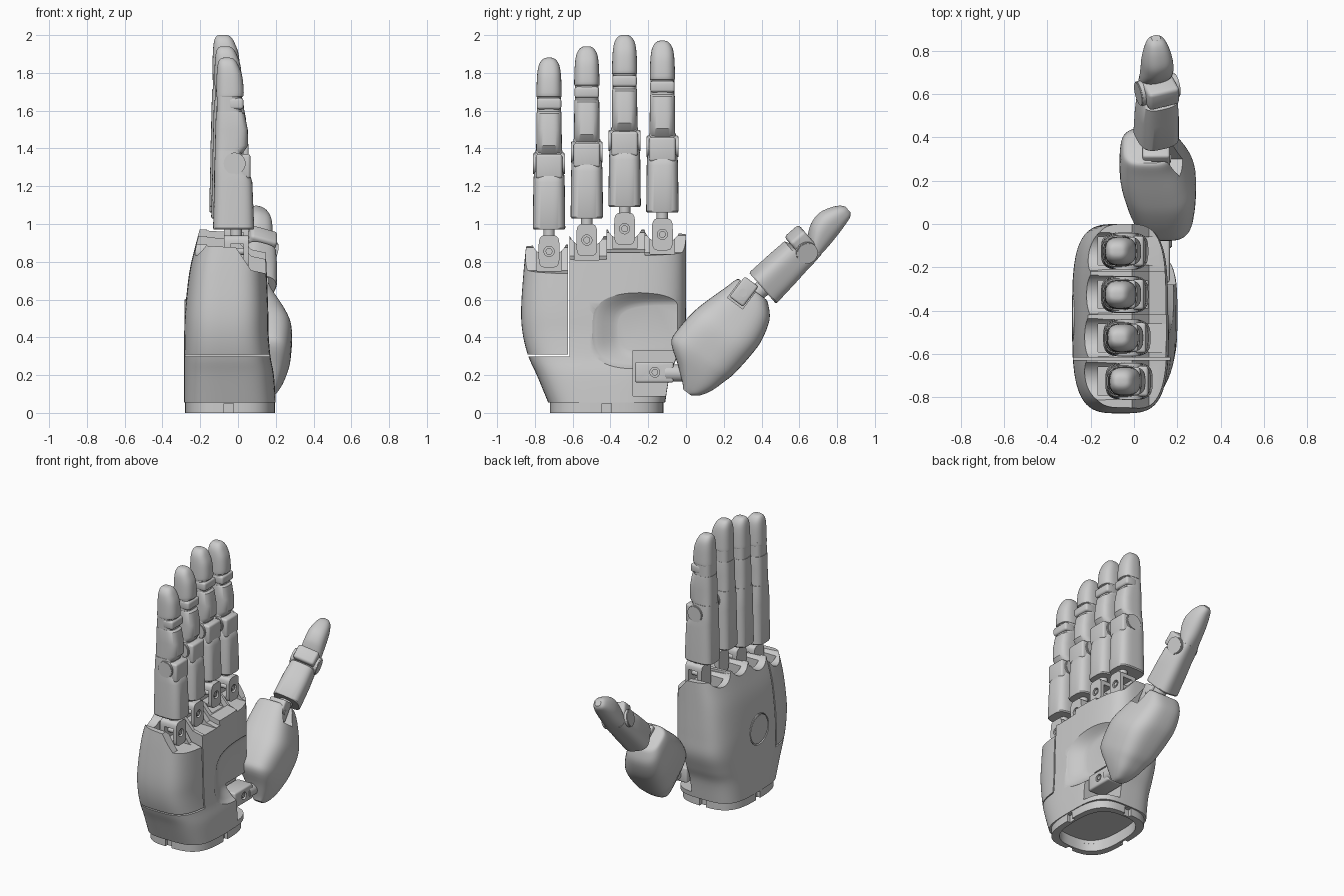
import bpy, bmesh, math
from mathutils import Matrix, Vector

if "Cube" in bpy.data.objects:
    bpy.data.objects.remove(bpy.data.objects["Cube"], do_unlink=True)

grey = bpy.data.materials.new("light grey")
grey.use_nodes = True
grey.diffuse_color = (0.6, 0.6, 0.6, 1)
grey.node_tree.nodes["Principled BSDF"].inputs["Base Color"].default_value = (0.6, 0.6, 0.6, 1)


def finish(name, bm):
    bmesh.ops.recalc_face_normals(bm, faces=bm.faces)
    me = bpy.data.meshes.new(name)
    bm.to_mesh(me)
    bm.free()
    me.materials.append(grey)
    ob = bpy.data.objects.new(name, me)
    bpy.context.collection.objects.link(ob)
    return ob


def smooth(ob, angle=32):
    bpy.ops.object.select_all(action='DESELECT')
    ob.select_set(True)
    bpy.context.view_layer.objects.active = ob
    bpy.ops.object.shade_smooth_by_angle(angle=math.radians(angle))
    return ob


def frame(origin, a, b, t):
    m = Matrix((a, b, t)).transposed().to_4x4()
    m.translation = Vector(origin)
    return m


def refine(stations, sub):
    """Catmull-Rom interpolation between cross-sections."""
    if sub == 1:
        return stations
    out, n = [], len(stations)
    for i in range(n - 1):
        p = [stations[max(0, min(n - 1, i + k))] for k in (-1, 0, 1, 2)]
        for s in range(sub):
            u = s / sub
            out.append(tuple(0.5 * (2*q1 + (q2-q0)*u + (2*q0-5*q1+4*q2-q3)*u*u + (3*q1-q0-3*q2+q3)*u**3)
                             for q0, q1, q2, q3 in zip(*p)))
    return out + [stations[-1]]


def loft(name, stations, m=Matrix(), n=3.0, sub=1, sides=48):
    """Skin rounded-box sections (t, a_min, a_max, b_min, b_max)."""
    bm = bmesh.new()
    rings = []
    for t, a0, a1, b0, b1 in refine(stations, sub):
        ring = []
        for i in range(sides):
            w = math.tau * (i + 0.5) / sides
            c, s = math.cos(w), math.sin(w)
            a = (a0 + a1) / 2 + (a1 - a0) / 2 * math.copysign(abs(c) ** (2 / n), c)
            b = (b0 + b1) / 2 + (b1 - b0) / 2 * math.copysign(abs(s) ** (2 / n), s)
            ring.append(bm.verts.new(m @ Vector((a, b, t))))
        rings.append(ring)
    for r, q in zip(rings, rings[1:]):
        for i in range(sides):
            j = (i + 1) % sides
            bm.faces.new((r[i], r[j], q[j], q[i]))
    bm.faces.new(rings[0])
    bm.faces.new(rings[-1])
    return smooth(finish(name, bm))


def box(name, x0, x1, y0, y1, z0, z1, bevel=0.0, m=Matrix()):
    bm = bmesh.new()
    bmesh.ops.create_cube(bm, size=1)
    for v in bm.verts:
        v.co = Vector(((x0+x1)/2 + v.co.x*(x1-x0), (y0+y1)/2 + v.co.y*(y1-y0), (z0+z1)/2 + v.co.z*(z1-z0)))
    if bevel:
        bmesh.ops.bevel(bm, geom=bm.edges[:], offset=bevel, segments=3, affect='EDGES', profile=0.5)
    bm.transform(m)
    ob = finish(name, bm)
    return smooth(ob) if bevel else ob


def cylinder(name, centre, axis, r, length, bevel=0.004):
    bm = bmesh.new()
    bmesh.ops.create_cone(bm, cap_ends=True, segments=32, radius1=r, radius2=r, depth=length)
    if bevel:
        rims = [e for e in bm.edges if abs(e.verts[0].co.z - e.verts[1].co.z) < 1e-5]
        bmesh.ops.bevel(bm, geom=rims, offset=bevel, segments=2, affect='EDGES')
    rot = Vector((0, 0, 1)).rotation_difference(Vector(axis)).to_matrix().to_4x4()
    bm.transform(Matrix.Translation(centre) @ rot)
    return smooth(finish(name, bm))


def prism(name, outline, y0, y1):
    """Extrude an x-z outline along y."""
    bm = bmesh.new()
    f = bm.faces.new([bm.verts.new((x, y0, z)) for x, z in outline])
    up = bmesh.ops.extrude_face_region(bm, geom=[f])["geom"]
    bmesh.ops.translate(bm, vec=(0, y1 - y0, 0), verts=[v for v in up if isinstance(v, bmesh.types.BMVert)])
    return finish(name, bm)


def cut(ob, cutters):
    for c in cutters:
        c.hide_render = True
        mod = ob.modifiers.new("cut", 'BOOLEAN')
        mod.operation, mod.solver, mod.object = 'DIFFERENCE', 'EXACT', c
        bpy.context.view_layer.objects.active = ob
        bpy.ops.object.modifier_apply(modifier=mod.name)
        bpy.data.objects.remove(c, do_unlink=True)
    return smooth(ob)


# name, y centre, finger base height, x shift, palm bay y range, knuckle ridge height
FINGERS = [("little", -0.725, 0.97, 0.0, -0.95, -0.62, 0.885),
           ("ring", -0.525, 1.03, -0.01, -0.621, -0.42, 0.93),
           ("middle", -0.325, 1.09, -0.02, -0.421, -0.215, 0.965),
           ("index", -0.125, 1.06, -0.02, -0.216, 0.1, 0.95)]

# Palm shell
palm = loft("palm", [(0.055, -.285, .20, -.73, -.11), (0.2, -.285, .19, -.79, -.085), (0.3, -.285, .172, -.835, -.045),
                     (0.42, -.285, .162, -.865, -.005), (0.55, -.28, .16, -.873, 0), (0.75, -.257, .152, -.86, 0),
                     (0.9, -.222, .145, -.845, 0), (1.0, -.195, .14, -.835, 0)], n=3.6, sub=5, sides=72)
cuts = []
for name, y, b, dx, y0, y1, top in FINGERS:
    low = 0.16 if name == "little" else 0.13
    cuts.append(prism("ridge_cut", [(-.5, 1.4), (-.5, top + .006), (-.165, top + .006), (-.165, top), (-.01, top - .01),
                                    (.07, top - low + .03), (.3, top - low - .02), (.3, 1.4)], y0, y1))
    cuts.append(box("bay_cut", -.165, .4, y - .065, y + .065, b - .22, 1.4))
    # Scallop between the ridge peaks
    cuts.append(cylinder("scallop_cut", (0, y, top + .045), (1, 0, 0), .098, 1, 0))
# Side panel seams
cuts.append(box("seam_cut", -.5, .5, -.626, -.616, .3, 1.3))
cuts.append(box("seam_cut", -.5, .5, -1, -.616, .298, .308))
# Hollow where the thumb folds, and its hinge pocket
cuts.append(loft("hollow_cut", [(.1, -.36, .3, .31, .57), (.11, -.39, .3, .285, .595), (.15, -.465, .3, .25, .635),
                                (.175, -.52, .3, .235, .655), (.3, -.7, .3, .16, .74)],
                 frame((0, 0, 0), (0, 1, 0), (0, 0, 1), (1, 0, 0)), n=3.5, sub=3))
cuts.append(box("pocket_cut", .03, .5, -.28, .2, .09, .33))
# Round cover recess on the back, wrist opening
cuts.append(cylinder("cover_cut", (-.3, -.43, .5), (1, 0, 0), .108, .1, 0))
cuts.append(loft("opening_cut", [(-.1, -.24, .16, -.68, -.16), (.08, -.24, .16, -.68, -.16)], n=2.8))
cut(palm, cuts)
cylinder("back_cover", (-.258, -.43, .5), (1, 0, 0), .103, .05)

# Wrist ring with four shallow notches
ring = loft("wrist_ring", [(0, -.28, .195, -.72, -.12), (.06, -.28, .195, -.72, -.12)], n=3.2, sides=72)
notches = [box("notch_cut", x - hx, x + hx, y - hy, y + hy, -.1, .05)
           for x, y, hx, hy in [(-.28, -.42, .025, .025), (.195, -.42, .025, .025),
                                (-.05, -.72, .025, .025), (-.05, -.12, .025, .025)]]
cut(ring, [loft("ring_cut", [(-.1, -.24, .155, -.68, -.16), (.2, -.24, .155, -.68, -.16)], n=2.8)] + notches)


# Fingers
def sym(rows):
    return [(t, a, c, -w, w) for t, a, c, w in rows]


for name, y, b, dx, *_ in FINGERS:
    m = Matrix.Translation((dx, y, b))
    # Knuckle clevis, pivot and neck
    k = loft(name + "_knuckle", [(-.075, -.055, .055, -.2, -.03), (.055, -.055, .055, -.2, -.03)],
             frame((0, y, b), (0, 1, 0), (0, 0, 1), (1, 0, 0)), n=4.5)
    cut(k, [box("slot_cut", -.04, .03, y - .2, y + .2, b - .17, b - .075),
            cylinder("hole_cut", (.06, y, b - .115), (1, 0, 0), .027, .05, 0)])
    cylinder(name + "_pivot", (-.01, y, b - .115), (1, 0, 0), .018, .125)
    cylinder(name + "_neck", (-.01, y, b), (0, 0, 1), .03, .1)
    # Finger segments
    loft(name + "_proximal", sym([(0, -.128, .082, .08), (.008, -.132, .086, .086), (.25, -.126, .076, .083),
                                  (.285, -.126, .066, .081), (.31, -.126, .045, .079), (.36, -.124, .03, .076),
                                  (.42, -.122, .02, .071)]), m, n=3.4)
    box(name + "_joint_block", -.08, .066, -.07, .07, .27, .4, .014, m)
    cylinder(name + "_joint_pin", (dx - .018, y, b + .35), (0, 1, 0), .058, .168)
    loft(name + "_middle", sym([(.385, -.121, .0, .067), (.405, -.122, .025, .068), (.445, -.122, .053, .068),
                                (.53, -.12, .052, .067), (.615, -.117, .035, .066), (.626, -.116, .02, .064)]), m, n=3.2)
    loft(name + "_core", sym([(.6, -.113, .018, .063), (.73, -.112, .018, .063)]), m, n=3.2)
    box(name + "_tip_joint", -.05, .029, -.065, .065, .637, .697, .014, m)
    loft(name + "_tip", sym([(.703, -.115, .022, .065), (.712, -.116, .03, .067), (.76, -.115, .029, .066),
                             (.82, -.113, .021, .063), (.865, -.109, .004, .056), (.892, -.102, -.011, .043),
                             (.907, -.09, -.028, .026), (.911, -.072, -.05, .009)]), m, n=2.6, sub=3)

# Thumb hinge in the palm
hinge = box("thumb_hinge", .04, .165, -.27, -.065, .16, .27, .012)
cut(hinge, [cylinder("hinge_hole_cut", (.17, -.165, .215), (1, 0, 0), .026, .05, 0)])
cylinder("thumb_hinge_pivot", (.14, -.165, .215), (1, 0, 0), .017, .044)
cylinder("thumb_hinge_arm", (.13, -.03, .21), (0, 1, 0), .045, .16)

# Thumb base
base = frame((0, 0, 0), (1, 0, 0), (0, .8, -.6), (0, .6, .8))
thumb = loft("thumb_base", [(.09, .13, .19, -.085, -.035), (.12, .10, .21, -.115, .005), (.18, .06, .24, -.19, .04),
                            (.25, .02, .267, -.285, .062), (.32, -.015, .28, -.3, .08), (.45, -.05, .285, -.29, .092),
                            (.55, -.066, .255, -.265, .09), (.66, -.063, .205, -.23, .058),
                            (.72, -.05, .18, -.213, .005), (.735, -.03, .165, -.2, -.02)], base, n=3.1, sub=4)
cut(thumb, [box("thumb_slot_cut", .08, .5, -.19, -.09, .62, 1, m=base)])
box("thumb_knuckle", .04, .165, -.185, -.095, .63, .765, .012, base)
cylinder("thumb_knuckle_pivot", base @ Vector((.16, -.14, .69)), (1, 0, 0), .022, .02)

# Thumb segments, built like a finger with the pad turned up and inward
twist = math.radians(20)
along, across, out = Vector((0, .755, .655)), Vector((0, .655, -.755)), Vector((1, 0, 0))
hinge_axis = out * math.cos(twist) + across * math.sin(twist)
pad_side = out * math.sin(twist) - across * math.cos(twist)
tm = frame((.102, .405, .66), pad_side, hinge_axis, along)
cylinder("thumb_neck", tm @ Vector((0, 0, -.02)), along, .045, .12)
loft("thumb_proximal", [(0, -.097, .097, -.09, .09), (.008, -.102, .102, -.095, .095), (.15, -.086, .105, -.093, .093),
                        (.25, -.074, .106, -.086, .086), (.27, -.073, .07, -.082, .082),
                        (.35, -.062, .035, -.073, .073)], tm, n=3.2)
box("thumb_joint_block", -.04, .117, -.075, .075, .265, .365, .018, tm)
cylinder("thumb_joint_pin", tm @ Vector((.017, 0, .3)), hinge_axis, .058, .19)
loft("thumb_tip", [(.3, -.068, .02, -.07, .07), (.34, -.064, .03, -.073, .073), (.385, -.06, .066, -.075, .073),
                   (.43, -.055, .092, -.075, .07), (.49, -.045, .102, -.074, .064), (.55, -.032, .085, -.064, .052),
                   (.595, -.02, .06, -.048, .034), (.615, -.004, .036, -.028, .014)], tm, n=2.5, sub=4)
